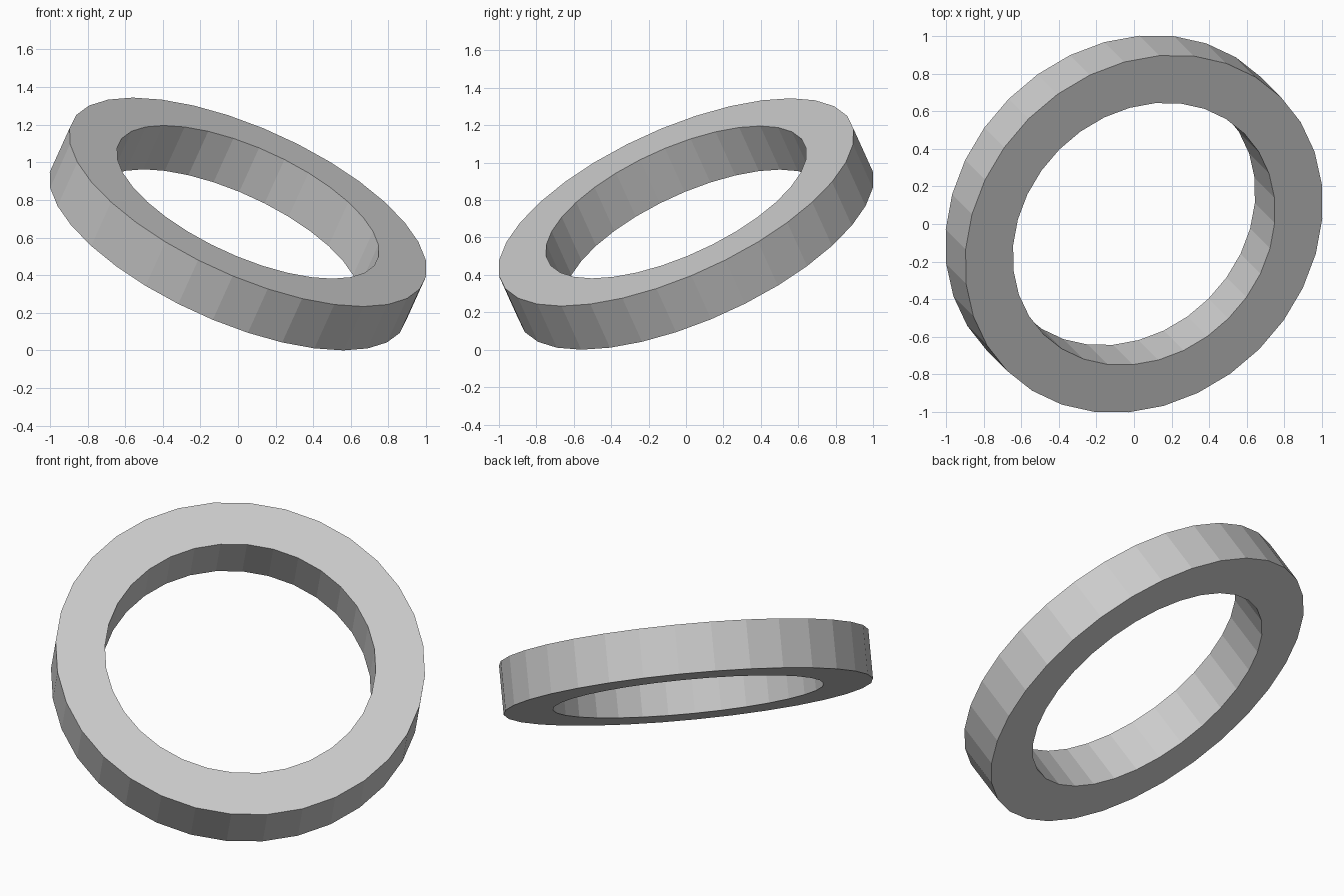
import bpy, bmesh, math
from mathutils import Matrix, Vector

if "Cube" in bpy.data.objects:
    bpy.data.objects.remove(bpy.data.objects["Cube"])

SIDES, R_OUT, R_IN, HALF = 32, 1.0295, 0.755, 0.1385

# Frame of the tilted ring: axis leans toward +x and -y
axis = Vector((0.3815, -0.3815, 0.842)).normalized()
down = Vector((1, -1, 0))
down = (down - axis * down.dot(axis)).normalized()
side = axis.cross(down)
frame = Matrix((down, side, axis)).transposed().to_4x4()

# Ring: rectangular cross-section swept around its axis
profile = [(R_IN, -HALF), (R_OUT, -HALF), (R_OUT, HALF), (R_IN, HALF)]
bm = bmesh.new()
loops = []
for i in range(SIDES):
    a = 2 * math.pi * i / SIDES
    loops.append([bm.verts.new((r * math.cos(a), r * math.sin(a), z)) for r, z in profile])
for i in range(SIDES):
    p, q = loops[i], loops[(i + 1) % SIDES]
    for j in range(4):
        k = (j + 1) % 4
        bm.faces.new((p[j], q[j], q[k], p[k]))
bmesh.ops.recalc_face_normals(bm, faces=bm.faces)

# Tilt it and rest it on the ground
bm.transform(frame)
low = min(v.co.z for v in bm.verts)
bmesh.ops.translate(bm, verts=bm.verts, vec=(0, 0, -low))

mesh = bpy.data.meshes.new("tilted_ring")
bm.to_mesh(mesh)
bm.free()
bpy.context.collection.objects.link(bpy.data.objects.new("tilted_ring", mesh))
